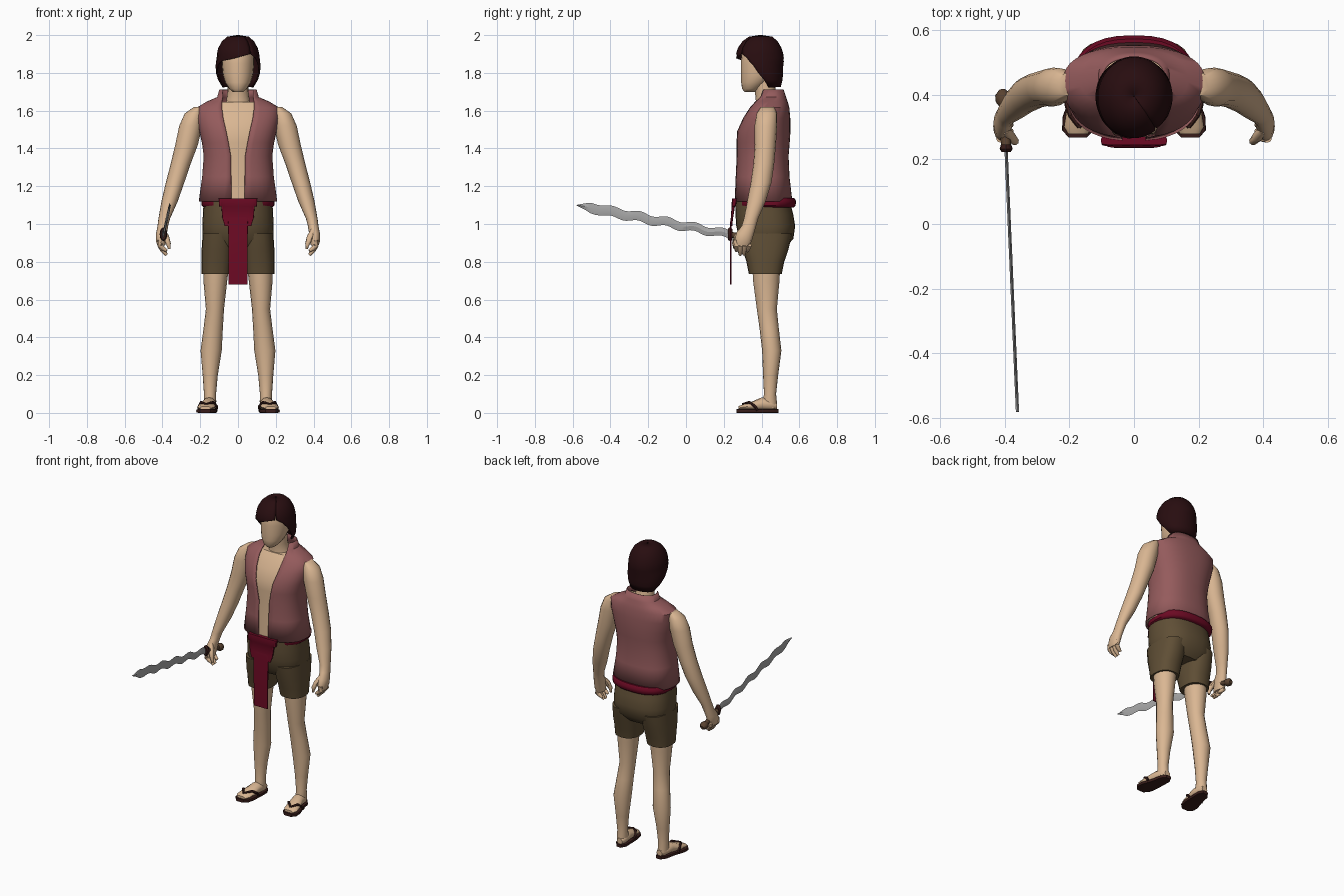
import bpy, bmesh, math
from mathutils import Vector


def material(name, rgb):
    m = bpy.data.materials.new(name)
    m.diffuse_color = (*rgb, 1)
    return m


SKIN = material("skin", (0.70, 0.47, 0.29))
VEST = material("dusty red cloth", (0.30, 0.105, 0.108))
SHORTS = material("olive brown cloth", (0.115, 0.077, 0.036))
SASH = material("crimson cloth", (0.15, 0.003, 0.017))
HAIR = material("dark hair", (0.021, 0.004, 0.005))
LEATHER = material("dark leather", (0.04, 0.012, 0.01))
WOOD = material("hilt wood", (0.10, 0.055, 0.03))
STEEL = material("blade steel", (0.40, 0.40, 0.40))


def skin_rings(name, rings, mat, closed=True, caps=True, angle=45):
    """Bridge rings of points into one surface."""
    bm = bmesh.new()
    vs = [[bm.verts.new(p) for p in r] for r in rings]
    n = len(rings[0])
    for a, b in zip(vs, vs[1:]):
        for i in range(n if closed else n - 1):
            j = (i + 1) % n
            bm.faces.new((a[i], a[j], b[j], b[i]))
    if closed and caps:
        bm.faces.new(vs[0])
        bm.faces.new(vs[-1])
    bmesh.ops.recalc_face_normals(bm, faces=bm.faces)
    me = bpy.data.meshes.new(name)
    bm.to_mesh(me)
    bm.free()
    me.materials.append(mat)
    me.shade_smooth()
    me.set_sharp_from_angle(angle=math.radians(angle))
    ob = bpy.data.objects.new(name, me)
    bpy.context.collection.objects.link(ob)
    return ob


def oval(a, rx, ry, e):
    s, c = math.sin(a), math.cos(a)
    return (rx * math.copysign(abs(s) ** (2 / e), s),
            -ry * math.copysign(abs(c) ** (2 / e), c))


def loft(name, rows, mat, n=16, e=2.0, side=1, axis='z', **kw):
    """rows: (height, cx, cy, rx, ry); axis 'y' runs the loft front to back."""
    rings = []
    for h, cx, cy, rx, ry in rows:
        ring = []
        for i in range(n):
            u, v = oval(2 * math.pi * i / n, rx, ry, e)
            p = (cx + u, cy + v, h) if axis == 'z' else (cx + u, h, cy + v)
            ring.append((p[0] * side, p[1], p[2]))
        rings.append(ring)
    return skin_rings(name, rings, mat, **kw)


def shell(name, rows, mat, thick, n=36, e=2.0):
    """Open coat-like shell; rows: (z, cy, rx, ry, gap start, gap end) in radians."""
    rings = []
    for z, cy, rx, ry, g0, g1 in rows:
        ring = []
        for i in range(n + 1):
            u, v = oval(g1 + (2 * math.pi + g0 - g1) * i / n, rx, ry, e)
            ring.append((u, cy + v, z))
        rings.append(ring)
    ob = skin_rings(name, rings, mat, closed=False)
    mod = ob.modifiers.new("thickness", 'SOLIDIFY')
    mod.thickness, mod.offset = thick, 0
    return ob


def tube(name, pts, mat, n=8, side=1):
    """pts: (x, y, z, radius) along a path."""
    P = [Vector((p[0] * side, p[1], p[2])) for p in pts]
    rings = []
    for i, p in enumerate(P):
        d = P[min(i + 1, len(P) - 1)] - P[max(i - 1, 0)]
        q = d.to_track_quat('Z', 'Y')
        rings.append([p + q @ Vector((math.cos(t), math.sin(t), 0)) * pts[i][3]
                      for t in (2 * math.pi * k / n for k in range(n))])
    return skin_rings(name, rings, mat)


# Torso and the open vest over it
E = 2.4
body = [(1.12, .41, .205, .150, .035), (1.25, .405, .187, .14, .036),
        (1.36, .405, .179, .135, .038), (1.43, .407, .188, .139, .05),
        (1.49, .41, .202, .140, .062), (1.56, .425, .216, .124, .078),
        (1.615, .44, .216, .104, .085), (1.645, .448, .165, .088, .085),
        (1.67, .452, .108, .075, .08), (1.71, .452, .096, .062, .08)]
vest_rows = []
for z, cy, rx, ry, g in body:
    a = math.asin((g / rx) ** (E / 2))
    vest_rows.append((z, cy, rx, ry, -a, a))
shell("vest", vest_rows, VEST, .006, e=E)
loft("torso", [(z, 0, cy, rx * .955, ry * .955) for z, cy, rx, ry, g in body[:8]], SKIN, n=32, e=E)

# Neck and head
loft("neck", [(1.60, 0, .435, .085, .07), (1.65, 0, .43, .062, .06),
              (1.70, 0, .42, .056, .055), (1.78, 0, .41, .056, .055)], SKIN)
loft("head", [(1.70, 0, .34, .028, .03), (1.715, 0, .345, .046, .048),
              (1.75, 0, .365, .068, .073), (1.79, 0, .385, .080, .094),
              (1.85, 0, .395, .086, .105), (1.91, 0, .40, .085, .105),
              (1.955, 0, .40, .065, .08)], SKIN, n=20)

# Hair with a swept fringe
D = math.radians
hair = [(1.725, .45, .078, .048, -75, 75), (1.765, .425, .102, .082, -82, 82),
        (1.80, .405, .113, .105, -78, 78), (1.84, .393, .115, .118, -68, 72),
        (1.862, .39, .113, .124, -50, 64), (1.878, .39, .111, .124, -8, 58),
        (1.90, .39, .108, .121, 36, 40), (1.93, .39, .101, .112, 38, 38),
        (1.965, .392, .082, .09, 38, 38), (1.988, .395, .055, .06, 38, 38),
        (1.997, .395, .001, .001, 38, 38)]
shell("hair", [(z, cy, rx, ry, D(a), D(b)) for z, cy, rx, ry, a, b in hair], HAIR, .008)

# Shorts: hips
loft("shorts_hips", [(.87, 0, .42, .15, .10), (.92, 0, .425, .186, .143),
                     (.99, 0, .422, .189, .156), (1.05, 0, .415, .186, .153),
                     (1.12, 0, .407, .182, .143)], SHORTS, n=28, e=2.4)

for side, tag in ((1, "left"), (-1, "right")):
    # Shorts leg
    loft(tag + "_shorts_leg", [(.735, .115, .42, .078, .087), (.80, .111, .42, .083, .10),
                               (.86, .107, .421, .086, .12), (.95, .102, .422, .085, .14)],
         SHORTS, n=20, e=2.4, side=side)
    # Leg
    loft(tag + "_leg", [(.025, .148, .445, .03, .035), (.06, .148, .443, .033, .038),
                        (.10, .148, .445, .032, .032), (.20, .147, .448, .040, .040),
                        (.33, .142, .454, .056, .051), (.45, .131, .440, .051, .051),
                        (.55, .122, .428, .048, .053), (.70, .120, .425, .063, .070),
                        (.80, .115, .425, .070, .075)], SKIN, side=side)
    # Foot, sole and straps
    loft(tag + "_foot", [(.482, .144, .036, .02, .018), (.455, .147, .042, .034, .032),
                         (.40, .153, .046, .037, .036), (.345, .164, .036, .045, .022),
                         (.30, .171, .030, .045, .015), (.278, .173, .026, .030, .009)],
         SKIN, n=12, axis='y', side=side)
    loft(tag + "_sandal_sole", [(.49, .143, .01, .018, .01), (.46, .147, .01, .038, .01),
                                (.40, .153, .01, .043, .01), (.33, .167, .01, .054, .01),
                                (.29, .172, .01, .050, .01), (.267, .174, .01, .028, .01)],
         LEATHER, n=12, e=6, axis='y', side=side)
    for end, mid in ((.112, .132), (.206, .196)):
        tube(tag + "_sandal_strap", [(.170, .300, .046, .006), (mid, .335, .056, .008),
                                     (end, .365, .034, .008), (end + .003, .378, .014, .007)],
             LEATHER, n=6, side=side)

    # Arm running into the palm
    loft(tag + "_arm", [(1.62, .205, .432, .028, .035), (1.585, .232, .428, .05, .054),
                        (1.52, .25, .423, .061, .060), (1.42, .272, .42, .060, .056),
                        (1.32, .303, .412, .053, .055), (1.22, .333, .398, .049, .055),
                        (1.12, .362, .373, .043, .049), (1.03, .390, .345, .031, .038),
                        (.99, .398, .333, .028, .038), (.95, .405, .313, .029, .047),
                        (.91, .408, .302, .027, .046), (.885, .406, .298, .020, .040)],
         SKIN, side=side)
    # Fingers and thumb
    for i, tip in enumerate((.858, .836, .838, .856)):
        y = .265 + .023 * i
        tube(tag + "_finger", [(.412, y, .915, .014), (.412, y, .885, .014),
                               (.398, y * .9 + .028, (tip + .885) / 2, .013),
                               (.378, y * .85 + .042, tip, .008)], SKIN, side=side)
    tube(tag + "_thumb", [(.398, .29, .965, .014), (.380, .268, .93, .016),
                          (.368, .256, .895, .013), (.364, .258, .868, .007)], SKIN, side=side)

# Sash round the waist
loft("sash", [(1.088, 0, .422, .180, .148), (1.098, 0, .424, .192, .156),
              (1.122, 0, .426, .194, .157), (1.138, 0, .424, .186, .148)],
     SASH, n=32, e=2.5)
# Hanging front cloth: knot fold and long strip
loft("sash_fold", [(.99, 0, .240, .070, .005), (1.03, 0, .243, .083, .006),
                   (1.092, 0, .25, .088, .009), (1.094, 0, .252, .100, .012),
                   (1.135, 0, .258, .102, .014)], SASH, n=24, e=6)
loft("sash_strip", [(.68, 0, .238, .05, .004), (1.01, 0, .238, .052, .004),
                    (1.10, 0, .25, .055, .004)], SASH, n=24, e=8)

# Wavy blade
base, run = Vector((-.395, .225, .945)), Vector((.035, -.805, .155))
up, flat = Vector((0, .19, .98)), Vector((.005, 0, 0))
rings = []
N = 60
for i in range(N + 1):
    t = i / N
    c = base + run * t + up * (.008 * math.sin(t * 5.5 * 2 * math.pi) * (1 - t ** 6))
    w = (.021 + .007 * t) * min(1, (1.004 - t) / .1)
    rings.append([c + up * w, c + flat, c - up * w, c - flat])
skin_rings("blade", rings, STEEL, angle=25)

# Hilt: guard, grip and pommel
loft("guard", [(.222, -.395, .946, .014, .03), (.232, -.395, .946, .02, .036),
               (.246, -.395, .944, .016, .03)], LEATHER, n=12, axis='y')
tube("grip", [(-.395, .24, .944, .015), (-.398, .29, .932, .017),
              (-.401, .34, .92, .015), (-.403, .37, .912, .014)], WOOD, n=10)
tube("pommel", [(-.403, .365, .913, .014), (-.404, .378, .91, .023),
                (-.405, .398, .905, .024), (-.406, .413, .90, .012)], WOOD, n=10)
